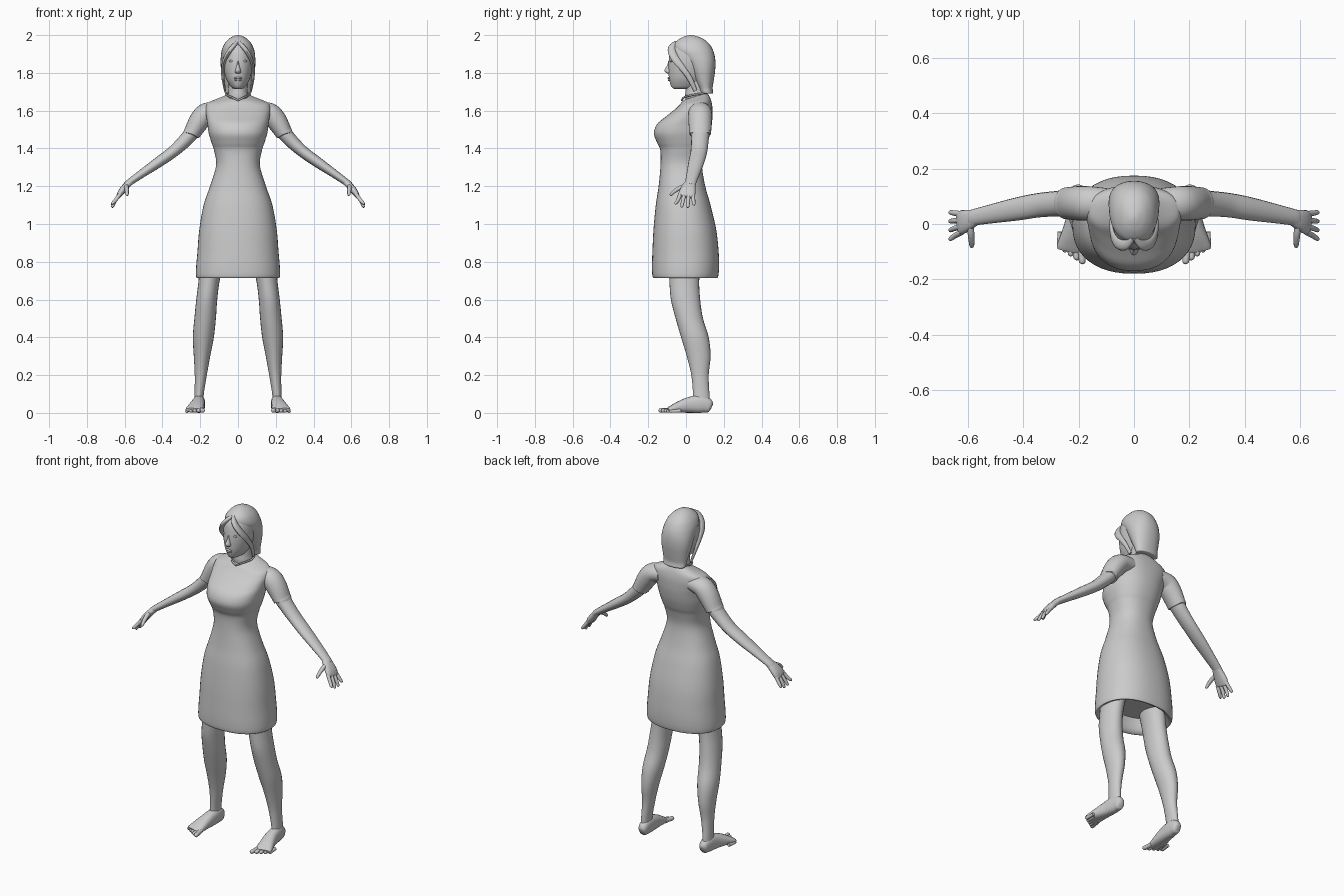
import bpy, bmesh, math
from mathutils import Vector

grey = bpy.data.materials.new("plain grey")
grey.diffuse_color = (0.6, 0.6, 0.6, 1)


def smooth_rows(rows, steps=5):
    """Catmull-Rom interpolation through rows of numbers."""
    out = []
    n = len(rows)
    for i in range(n - 1):
        a, b, c, d = rows[max(i - 1, 0)], rows[i], rows[i + 1], rows[min(i + 2, n - 1)]
        for k in range(steps):
            t = k / steps
            out.append([0.5 * (2 * q + (r - p) * t + (2 * p - 5 * q + 4 * r - s) * t * t
                               + (3 * q - p - 3 * r + s) * t ** 3)
                        for p, q, r, s in zip(a, b, c, d)])
    return out + [list(rows[-1])]


def skin(name, rings, mirror):
    """Bridge closed rings of points into a capped smooth surface."""
    bm = bmesh.new()
    loops = [[bm.verts.new(p) for p in ring] for ring in rings]
    n = len(loops[0])
    for a, b in zip(loops, loops[1:]):
        for i in range(n):
            j = (i + 1) % n
            bm.faces.new((a[i], a[j], b[j], b[i]))
    bm.faces.new(loops[0])
    bm.faces.new(loops[-1])
    bmesh.ops.recalc_face_normals(bm, faces=bm.faces)
    me = bpy.data.meshes.new(name)
    bm.to_mesh(me)
    bm.free()
    me.materials.append(grey)
    ob = bpy.data.objects.new(name, me)
    bpy.context.collection.objects.link(ob)
    me.shade_smooth()
    me.set_sharp_from_angle(angle=math.radians(50))
    if mirror:
        ob.modifiers.new("mirror", 'MIRROR').use_mirror_merge = False
    return ob


def unit_ring(n, p):
    def f(v):
        return math.copysign(abs(v) ** (2 / p), v)
    return [(f(math.cos(2 * math.pi * i / n)), f(math.sin(2 * math.pi * i / n))) for i in range(n)]


def stack(name, rows, p=2.0, n=32, mirror=False):
    """Horizontal rings: z, x0, x1, y0, y1, tilt (raises the back, lowers the front)."""
    rings = []
    for z, x0, x1, y0, y1, tilt in smooth_rows([tuple(r) + (0,) * (6 - len(r)) for r in rows]):
        cx, cy, rx, ry = (x0 + x1) / 2, (y0 + y1) / 2, (x1 - x0) / 2, (y1 - y0) / 2
        rings.append([(cx + rx * c, cy + ry * s, z + tilt * s) for c, s in unit_ring(n, p)])
    return skin(name, rings, mirror)


def body(name, rows, p=2.0, n=32):
    """Symmetric stack: z, half width, front y, back y, tilt."""
    return stack(name, [(r[0], -r[1], r[1], *r[2:]) for r in rows], p, n)


def limb(name, rows, ref=(0, 1, 0), n=16, p=2.0, steps=5):
    """Mirrored tube along a path: x, y, z, radius along ref, other radius."""
    rows = smooth_rows(rows, steps)
    pts = [Vector(r[:3]) for r in rows]
    rings = []
    for i, r in enumerate(rows):
        t = (pts[min(i + 1, len(pts) - 1)] - pts[max(i - 1, 0)]).normalized()
        u = Vector(ref)
        u = (u - t * u.dot(t)).normalized()
        v = t.cross(u)
        rings.append([pts[i] + u * r[3] * c + v * r[4] * s for c, s in unit_ring(n, p)])
    return skin(name, rings, True)


def blob(name, x, y, z, rx, ry, rz, mirror=False):
    rows = []
    for k in range(7):
        a = math.pi * (k / 6 - 0.5)
        c = max(math.cos(a), 0.02)
        rows.append((z + rz * math.sin(a), x - rx * c, x + rx * c, y - ry * c, y + ry * c))
    return stack(name, rows, n=14, mirror=mirror)


# Dress, from the hollow underside of the hem up to the collar
body("dress", [
    (0.79, 0.17, -0.12, 0.12), (0.735, 0.19, -0.145, 0.14), (0.716, 0.212, -0.165, 0.16),
    (0.722, 0.222, -0.177, 0.17), (0.77, 0.222, -0.18, 0.175), (0.85, 0.215, -0.178, 0.173),
    (0.97, 0.205, -0.172, 0.16), (1.10, 0.182, -0.16, 0.13), (1.20, 0.148, -0.145, 0.102),
    (1.31, 0.116, -0.135, 0.085), (1.39, 0.127, -0.136, 0.098), (1.43, 0.14, -0.153, 0.113),
    (1.48, 0.155, -0.17, 0.128), (1.53, 0.162, -0.152, 0.137), (1.57, 0.168, -0.105, 0.14),
    (1.61, 0.172, -0.06, 0.14, 0.004), (1.64, 0.16, -0.035, 0.134, 0.01),
    (1.66, 0.11, -0.022, 0.125, 0.014), (1.676, 0.062, -0.008, 0.112, 0.018)], p=2.3, n=48)

# Short sleeves
limb("sleeve", [
    (0.10, 0.075, 1.60, 0.055, 0.045), (0.165, 0.075, 1.588, 0.062, 0.054),
    (0.203, 0.075, 1.548, 0.062, 0.055), (0.240, 0.075, 1.487, 0.058, 0.046),
    (0.244, 0.075, 1.481, 0.057, 0.045), (0.236, 0.075, 1.493, 0.050, 0.038)], n=24)

# V collar trim
limb("collar", [(0.0, -0.022, 1.655, 0.005, 0.005), (0.035, -0.008, 1.672, 0.005, 0.005),
                (0.064, 0.045, 1.685, 0.005, 0.005), (0.04, 0.10, 1.692, 0.005, 0.005),
                (0.0, 0.115, 1.695, 0.005, 0.005)], ref=(0, 0, 1), n=8)

# Arms
limb("arm", [
    (0.18, 0.075, 1.56, 0.045, 0.038), (0.24, 0.075, 1.487, 0.049, 0.039),
    (0.285, 0.073, 1.437, 0.046, 0.036), (0.345, 0.068, 1.382, 0.044, 0.031),
    (0.42, 0.055, 1.328, 0.042, 0.028), (0.51, 0.038, 1.266, 0.035, 0.022),
    (0.575, 0.025, 1.220, 0.030, 0.018), (0.59, 0.02, 1.205, 0.031, 0.018)])

# Hands: palm, thumb and four fingers
limb("palm", [
    (0.57, 0.025, 1.222, 0.027, 0.016), (0.595, 0.016, 1.198, 0.036, 0.018),
    (0.618, 0.008, 1.170, 0.043, 0.017), (0.632, 0.002, 1.148, 0.042, 0.012),
    (0.634, 0.001, 1.144, 0.03, 0.006)], p=2.5)
limb("thumb", [
    (0.592, 0.0, 1.203, 0.012, 0.012), (0.590, -0.035, 1.190, 0.012, 0.012),
    (0.588, -0.065, 1.170, 0.010, 0.010), (0.587, -0.080, 1.155, 0.008, 0.008),
    (0.587, -0.084, 1.151, 0.002, 0.002)], ref=(1, 0, 0), n=10)
for i, tip in enumerate((1.103, 1.088, 1.086, 1.098)):
    y0, y1 = -0.030 + 0.022 * i, -0.054 + 0.032 * i
    limb("finger", [
        (0.624, y0, 1.160, 0.011, 0.011), (0.647, (y0 + y1) / 2, 1.128, 0.010, 0.010),
        (0.664, y1, tip + 0.007, 0.008, 0.008), (0.667, y1, tip, 0.002, 0.002)], n=10)

# Legs
stack("leg", [
    (0.05, 0.180, 0.232, 0.035, 0.128), (0.10, 0.181, 0.230, 0.037, 0.124),
    (0.20, 0.165, 0.229, 0.028, 0.120), (0.30, 0.147, 0.234, 0.004, 0.130),
    (0.40, 0.128, 0.239, -0.026, 0.120), (0.50, 0.117, 0.231, -0.055, 0.090),
    (0.60, 0.110, 0.221, -0.080, 0.075), (0.70, 0.097, 0.209, -0.088, 0.070),
    (0.82, 0.07, 0.20, -0.095, 0.08)], n=24, mirror=True)

# Feet with five toes
limb("foot", [
    (0.203, 0.136, 0.030, 0.010, 0.012), (0.203, 0.126, 0.034, 0.024, 0.033),
    (0.205, 0.085, 0.047, 0.031, 0.047), (0.210, 0.025, 0.043, 0.035, 0.043),
    (0.220, -0.035, 0.031, 0.042, 0.031), (0.230, -0.080, 0.019, 0.047, 0.018),
    (0.234, -0.098, 0.014, 0.044, 0.011)], ref=(1, 0, 0), n=20, p=2.4)
for i in range(5):
    r = 0.014 - 0.001 * i
    bx, by, tx, ty = 0.195 + 0.018 * i, -0.08 + 0.013 * i, 0.187 + 0.021 * i, -0.137 + 0.014 * i
    limb("toe", [
        (bx, by, r + 0.002, r, r), ((bx + tx) / 2, (by + ty) / 2, r, r * 0.9, r * 0.9),
        (tx, ty, r * 0.9, r * 0.85, r * 0.85), (tx, ty - 0.008, r * 0.8, 0.003, 0.003)],
        ref=(1, 0, 0), n=10)

# Neck and head
body("neck", [(1.60, 0.055, 0.01, 0.11), (1.67, 0.054, -0.004, 0.112),
              (1.71, 0.050, -0.002, 0.108), (1.78, 0.050, 0.0, 0.11)])
body("head", [
    (1.714, 0.016, -0.058, 0.03), (1.720, 0.030, -0.071, 0.06), (1.735, 0.044, -0.081, 0.085),
    (1.77, 0.063, -0.090, 0.105), (1.82, 0.076, -0.093, 0.12), (1.87, 0.081, -0.091, 0.13),
    (1.92, 0.077, -0.081, 0.128), (1.955, 0.060, -0.055, 0.105), (1.98, 0.02, -0.01, 0.05)])

# Face details
body("nose", [(1.862, 0.005, -0.094, -0.07), (1.84, 0.008, -0.100, -0.07),
              (1.815, 0.014, -0.114, -0.07), (1.802, 0.016, -0.107, -0.07),
              (1.796, 0.010, -0.096, -0.07)], n=12)
blob("upper_lip", 0, -0.090, 1.773, 0.021, 0.008, 0.006)
blob("lower_lip", 0, -0.088, 1.762, 0.018, 0.008, 0.006)
blob("eye", 0.034, -0.078, 1.862, 0.014, 0.007, 0.006, True)

# Bobbed hair with a centre parting
body("hair", [
    (1.690, 0.060, 0.085, 0.135), (1.695, 0.070, 0.075, 0.144), (1.72, 0.072, 0.065, 0.141),
    (1.76, 0.080, 0.045, 0.147), (1.81, 0.089, 0.022, 0.154), (1.85, 0.092, 0.0, 0.156),
    (1.885, 0.091, -0.03, 0.153), (1.92, 0.086, -0.063, 0.143), (1.955, 0.071, -0.062, 0.122),
    (1.982, 0.046, -0.032, 0.088), (1.996, 0.02, 0.0, 0.05), (2.0, 0.004, 0.02, 0.03)], p=2.2)
limb("fringe", [
    (0.004, -0.050, 1.962, 0.010, 0.010), (0.030, -0.074, 1.935, 0.020, 0.012),
    (0.055, -0.070, 1.900, 0.022, 0.012), (0.073, -0.048, 1.862, 0.020, 0.010),
    (0.080, -0.015, 1.820, 0.016, 0.009), (0.079, 0.02, 1.770, 0.014, 0.008),
    (0.069, 0.05, 1.705, 0.010, 0.005)], n=12)
